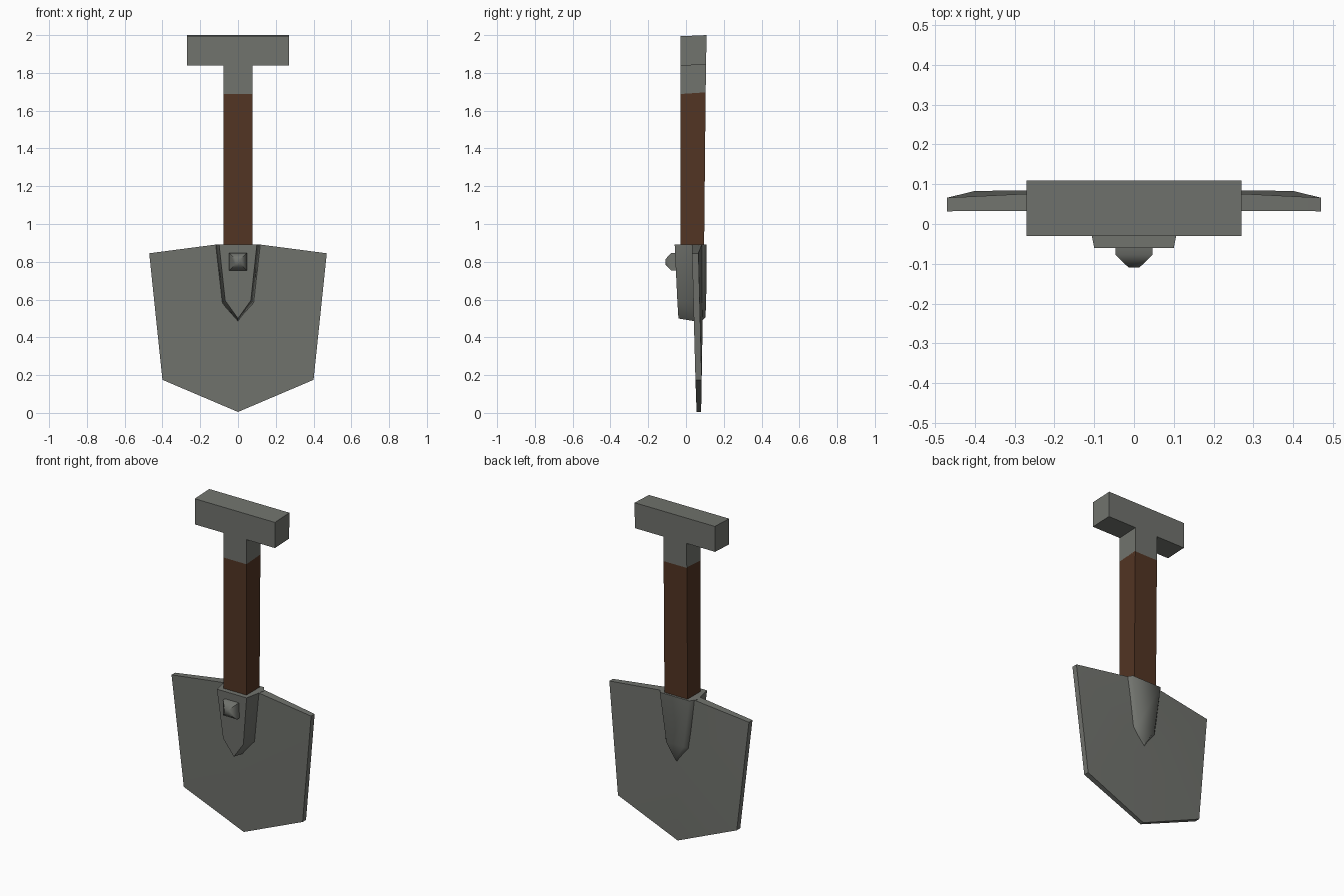
import bpy, bmesh, math

if "Cube" in bpy.data.objects:
    bpy.data.objects.remove(bpy.data.objects["Cube"])


def material(name, rgb):
    m = bpy.data.materials.new(name)
    m.diffuse_color = (*rgb, 1)
    m.use_nodes = True
    m.node_tree.nodes["Principled BSDF"].inputs["Base Color"].default_value = m.diffuse_color
    return m


steel = material("grey steel", (0.165, 0.172, 0.155))
wood = material("brown wood", (0.085, 0.035, 0.017))


def loft(name, rings, mat, smooth=None, apexes=None):
    """Join rings of equal point count; ends are capped, or fanned to apex points."""
    bm = bmesh.new()
    vs = [[bm.verts.new(p) for p in r] for r in rings]
    n = len(vs[0])
    for a, b in zip(vs, vs[1:]):
        for i in range(n):
            j = (i + 1) % n
            bm.faces.new((a[i], a[j], b[j], b[i]))
    for k, ring in enumerate((vs[0], vs[-1])):
        if apexes:
            c = bm.verts.new(apexes[k])
            for i in range(n):
                bm.faces.new((ring[i], ring[(i + 1) % n], c))
        else:
            bm.faces.new(ring)
    bmesh.ops.recalc_face_normals(bm, faces=bm.faces)
    me = bpy.data.meshes.new(name)
    bm.to_mesh(me)
    bm.free()
    me.materials.append(mat)
    ob = bpy.data.objects.new(name, me)
    bpy.context.collection.objects.link(ob)
    if smooth:
        bpy.ops.object.select_all(action='DESELECT')
        ob.select_set(True)
        bpy.context.view_layer.objects.active = ob
        bpy.ops.object.shade_smooth_by_angle(angle=math.radians(smooth))
    return ob


def mirrored(half):
    """Close a right-hand outline (x, y, z) by mirroring across x = 0."""
    return half + [(-x, y, z) for x, y, z in reversed(half) if x > 0]


# Blade: a thin pointed plate, slightly bowed
outline = [(0.11, 0.892), (0.47, 0.845), (0.40, 0.175), (0, 0.005)]
front_y = [0.033, 0.032, 0.050, 0.056]
back_y = [0.084, 0.066, 0.083, 0.080]
loft("blade",
     [mirrored([(x, y, z) for (x, z), y in zip(outline, ys)]) for ys in (front_y, back_y)],
     steel, 30, [(0, 0.043, 0.48), (0, 0.088, 0.48)])

# Socket: tapered pointed housing on the front, softer bulge on the back
loft("socket", [
    mirrored([(0.100, -0.060, 0.892), (0.068, -0.046, 0.595), (0, -0.040, 0.50)]),
    mirrored([(0.125, 0.068, 0.892), (0.088, 0.068, 0.58), (0, 0.078, 0.48)]),
    mirrored([(0.100, 0.109, 0.892), (0.058, 0.107, 0.60), (0, 0.103, 0.505)]),
], steel, 60)


def square_ring(x, y0, y1, z0, z1):
    return [(-x, y0, z0), (x, y0, z0), (x, y1, z1), (-x, y1, z1)]


# Wooden shaft, widening slightly towards the back at the top
loft("shaft", [square_ring(0.078, -0.030, 0.095, 0.80, 0.80),
               square_ring(0.078, -0.030, 0.104, 1.688, 1.697)], wood)

# Grip: T-shaped profile drawn in x and z, extruded along y
tee = [(0.078, 1.688), (0.078, 1.838), (0.27, 1.838), (0.27, 1.994)]
loft("grip", [mirrored([(x, -0.030, z) for x, z in tee]),
              mirrored([(x, y, z + 0.006) for (x, z), y in
                        zip(tee, (0.104, 0.106, 0.106, 0.109))])], steel)

# Rivet: square stud with a tapered head
loft("rivet", [[(sx * r, y, 0.80 + sz * r) for sx, sz in ((-1, -1), (1, -1), (1, 1), (-1, 1))]
               for r, y in ((0.047, -0.045), (0.047, -0.077), (0.014, -0.109))], steel, 50)
